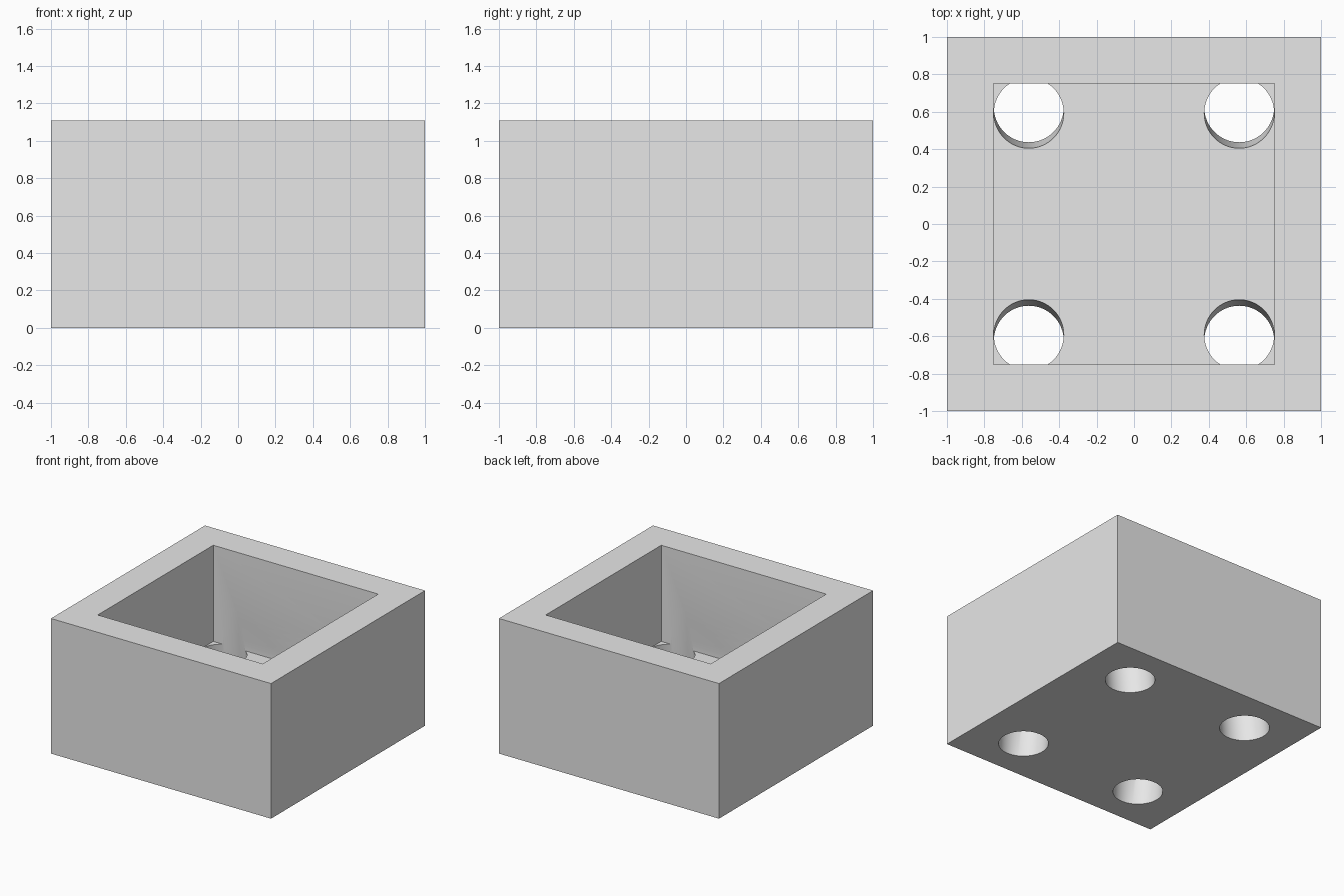
import bpy, bmesh, math
from mathutils import Matrix

if "Cube" in bpy.data.objects:
    bpy.data.objects.remove(bpy.data.objects["Cube"])

HEIGHT, FLOOR = 1.11, 0.32
HOLE_X, HOLE_Y, HOLE_R = 0.5625, 0.625, 0.187
TILT = math.atan(0.1)

grey = bpy.data.materials.new("light_grey")
grey.diffuse_color = (0.8, 0.8, 0.8, 1)
grey.use_nodes = True
grey.node_tree.nodes["Principled BSDF"].inputs["Base Color"].default_value = grey.diffuse_color


def make_object(name, bm):
    mesh = bpy.data.meshes.new(name)
    bm.to_mesh(mesh)
    bm.free()
    mesh.materials.append(grey)
    obj = bpy.data.objects.new(name, mesh)
    bpy.context.collection.objects.link(obj)
    return obj


def box(name, width, z0, z1):
    bm = bmesh.new()
    m = Matrix.Translation((0, 0, (z0 + z1) / 2)) @ Matrix.Diagonal((width, width, z1 - z0, 1))
    bmesh.ops.create_cube(bm, size=1, matrix=m)
    return make_object(name, bm)


def hole_cutter(sx, sy):
    # tilted drill whose axis passes through the hole centre at z = 0
    bm = bmesh.new()
    m = (Matrix.Translation((sx * HOLE_X, sy * HOLE_Y, 0))
         @ Matrix.Rotation(sy * TILT, 4, 'X') @ Matrix.Translation((0, 0, 0.35)))
    bmesh.ops.create_cone(bm, cap_ends=True, segments=64, radius1=HOLE_R,
                          radius2=HOLE_R, depth=1.1, matrix=m)
    return make_object("hole_cutter", bm)


# Square planter body, then its cavity and four slanted drainage holes
body = box("planter_body", 2, 0, HEIGHT)
cutters = [box("cavity_cutter", 1.5, FLOOR, HEIGHT + 0.2)]
cutters += [hole_cutter(sx, sy) for sx in (-1, 1) for sy in (-1, 1)]

bpy.context.view_layer.objects.active = body
for cutter in cutters:
    cutter.hide_render = True
    mod = body.modifiers.new("cut", 'BOOLEAN')
    mod.operation = 'DIFFERENCE'
    mod.solver = 'EXACT'
    mod.object = cutter
    bpy.ops.object.modifier_apply(modifier=mod.name)
    bpy.data.objects.remove(cutter)

# Smooth hole walls, crisp box edges
bpy.ops.object.select_all(action='DESELECT')
body.select_set(True)
bpy.ops.object.shade_smooth_by_angle(angle=math.radians(30))
